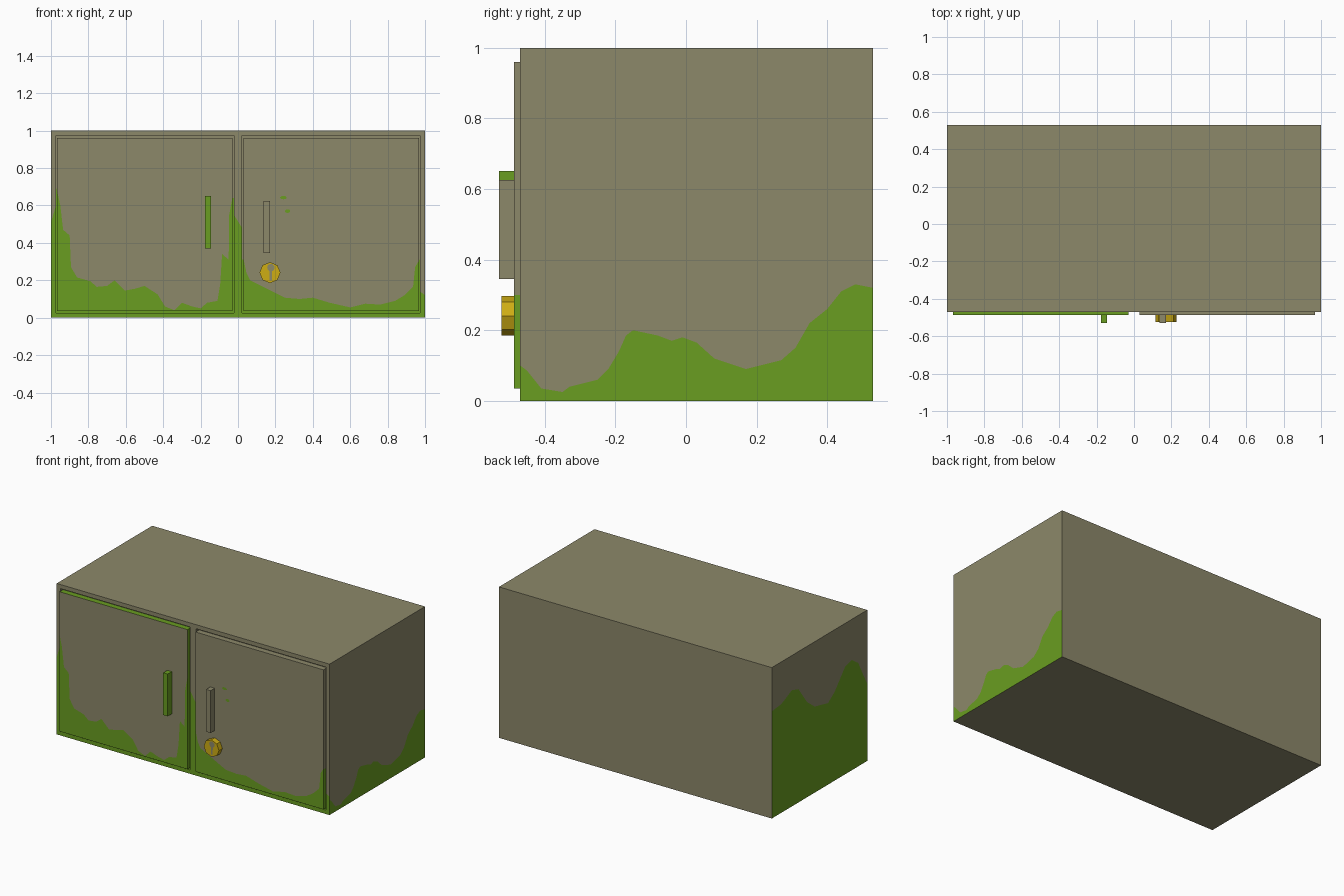
import bpy, bmesh, math

if "Cube" in bpy.data.objects:
    bpy.data.objects.remove(bpy.data.objects["Cube"])


def material(name, col):
    m = bpy.data.materials.new(name)
    m.diffuse_color = (*col, 1)
    m.use_nodes = True
    m.node_tree.nodes["Principled BSDF"].inputs["Base Color"].default_value = m.diffuse_color
    return m


GREY = material("drab grey", (0.262, 0.246, 0.144))
GREEN = material("slime green", (0.144, 0.337, 0.015))
YELLOW = material("lock yellow", (0.62, 0.42, 0.007))


def finish(name, bm, mats):
    bmesh.ops.remove_doubles(bm, verts=bm.verts, dist=1e-5)
    me = bpy.data.meshes.new(name)
    bm.to_mesh(me)
    bm.free()
    for m in mats:
        me.materials.append(m)
    ob = bpy.data.objects.new(name, me)
    bpy.context.collection.objects.link(ob)
    return ob


def poly(bm, pts, mat=0, flip=False):
    if flip:
        pts = pts[::-1]
    f = bm.faces.new([bm.verts.new(p) for p in pts])
    f.material_index = mat


def height(profile, u):
    for (a, h), (b, k) in zip(profile, profile[1:]):
        if a <= u <= b:
            return h + (k - h) * (u - a) / (b - a)
    return profile[0][1] if u < profile[0][0] else profile[-1][1]


def slimed(bm, profile, u0, u1, z0, z1, place, flip=False):
    """Upright panel, green below the slime line and grey above it."""
    us = [u0] + [p[0] for p in profile if u0 < p[0] < u1] + [u1]
    for a, b in zip(us, us[1:]):
        ha, hb = (min(max(height(profile, u), z0), z1) for u in (a, b))
        if max(ha, hb) > z0:
            poly(bm, [place(a, z0), place(b, z0), place(b, hb), place(a, ha)], 1, flip)
        if min(ha, hb) < z1:
            poly(bm, [place(a, ha), place(b, hb), place(b, z1), place(a, z1)], 0, flip)


def level(h):
    return [(-2, h), (2, h)]


def at_y(y):
    return lambda u, z: (u, y, z)


def at_x(x):
    return lambda u, z: (x, u, z)


def flat(bm, x0, x1, y0, y1, z, mat=0, down=False):
    poly(bm, [(x0, y0, z), (x1, y0, z), (x1, y1, z), (x0, y1, z)], mat, down)


# slime lines: doors, then cabinet sides
LEFT_DOOR = [(-.97, .69), (-.95, .6), (-.935, .47), (-.9, .44), (-.893, .27), (-.86, .215),
             (-.79, .195), (-.755, .165), (-.70, .17), (-.66, .2), (-.605, .145), (-.55, .155),
             (-.5, .17), (-.43, .125), (-.39, .06), (-.34, .04), (-.3, .08), (-.245, .06),
             (-.2, .05), (-.165, .08), (-.11, .09), (-.095, .18), (-.085, .34), (-.05, .31),
             (-.047, .55), (-.03, .64)]
RIGHT_DOOR = [(.03, .31), (.045, .24), (.065, .2), (.145, .16), (.25, .107), (.33, .1), (.4, .107),
              (.49, .08), (.6, .055), (.68, .075), (.76, .07), (.84, .09), (.89, .12),
              (.936, .165), (.947, .27), (.97, .31)]
RIGHT_SIDE = [(-.47, .1), (-.45, .085), (-.41, .035), (-.35, .025), (-.33, .04), (-.25, .06),
              (-.22, .09), (-.19, .14), (-.17, .185), (-.15, .2), (-.08, .185), (-.04, .17),
              (-.01, .18), (.03, .165), (.08, .12), (.17, .09), (.27, .115), (.31, .15),
              (.35, .22), (.4, .26), (.44, .31), (.48, .33), (.53, .32)]
LEFT_SIDE = [(-.47, .51), (-.42, .6), (-.375, .685), (-.31, .73), (-.24, .715), (-.13, .59),
             (-.06, .54), (.08, .57), (.16, .63), (.25, .75), (.32, .77), (.43, .72), (.53, .71)]

F, B, DEEP, DOOR = -.47, .53, -.45, -.487
OPENINGS = [(-.973, -.022, LEFT_DOOR), (.022, .973, RIGHT_DOOR)]
ZB, ZT = .025, .973

# cabinet body with two shallow door recesses
bm = bmesh.new()
slimed(bm, RIGHT_SIDE, F, B, 0, 1, at_x(1))
slimed(bm, LEFT_SIDE, F, B, 0, 1, at_x(-1), True)
flat(bm, -1, 1, F, B, 1)
flat(bm, -1, 1, F, B, 0, 0, True)
poly(bm, [(1, B, 0), (-1, B, 0), (-1, B, 1), (1, B, 1)])
for a, b, line in [(-1, -.973, [(-1, .51), (-.973, .6)]),
                   (-.022, .022, [(-.022, .55), (.022, .48)]),
                   (.973, 1, [(.973, .14), (1, .12)])]:
    slimed(bm, line, a, b, 0, 1, at_y(F))
for a, b, line in OPENINGS:
    slimed(bm, level(1), a, b, 0, ZB, at_y(F))
    slimed(bm, level(0), a, b, ZT, 1, at_y(F))
    slimed(bm, line, a, b, ZB, ZT, at_y(DEEP))
    slimed(bm, level(height(line, a)), F, DEEP, ZB, ZT, at_x(a))
    slimed(bm, level(height(line, b)), F, DEEP, ZB, ZT, at_x(b), True)
    flat(bm, a, b, F, DEEP, ZB, 1)
    flat(bm, a, b, F, DEEP, ZT, 0, True)
finish("cabinet_body", bm, [GREY, GREEN])

# doors: the left one has all its edges slimed
for name, a, b, line, edge, top in [("left_door", -.967, -.03, LEFT_DOOR, 1, 1),
                                    ("right_door", .03, .967, RIGHT_DOOR, .3, 0)]:
    bm = bmesh.new()
    slimed(bm, line, a, b, .035, .96, at_y(DOOR))
    slimed(bm, level(edge), DOOR, DEEP, .035, .96, at_x(a), True)
    slimed(bm, level(edge), DOOR, DEEP, .035, .96, at_x(b))
    flat(bm, a, b, DOOR, DEEP, .96, top)
    flat(bm, a, b, DOOR, DEEP, .035, 1, True)
    finish(name, bm, [GREY, GREEN])

# bar handles
for name, x, z, mat in [("left_handle", -.161, .511, GREEN), ("right_handle", .154, .485, GREY)]:
    bm = bmesh.new()
    bmesh.ops.create_cube(bm, size=1)
    for v in bm.verts:
        v.co = (x + v.co.x * .033, -.5085 + v.co.y * .043, z + v.co.z * .28)
    finish(name, bm, [mat])


def disc(x, z, rx, rz, n, y):
    return [(x + rx * math.sin(2 * math.pi * i / n), y, z + rz * math.cos(2 * math.pi * i / n))
            for i in range(n)]


# eight-sided lock
bm = bmesh.new()
front, back = disc(.171, .241, .056, .056, 8, -.523), disc(.171, .241, .056, .056, 8, DOOR)
poly(bm, front, 0, True)
poly(bm, back)
for i in range(8):
    j = (i + 1) % 8
    poly(bm, [front[i], front[j], back[j], back[i]])
bmesh.ops.remove_doubles(bm, verts=bm.verts, dist=1e-5)
bmesh.ops.recalc_face_normals(bm, faces=bm.faces)
finish("lock", bm, [YELLOW])

# keyhole plate
bm = bmesh.new()
poly(bm, disc(.176, .268, .02, .02, 12, -.5245), 0, True)
poly(bm, [(.168, -.5245, .2), (.181, -.5245, .2), (.183, -.5245, .255), (.169, -.5245, .255)])
finish("keyhole", bm, [GREY])

# loose slime drops on the right door
bm = bmesh.new()
poly(bm, disc(.243, .642, .018, .009, 10, DOOR - .0015), 0, True)
poly(bm, disc(.265, .57, .014, .01, 10, DOOR - .0015), 0, True)
finish("slime_drops", bm, [GREEN])
